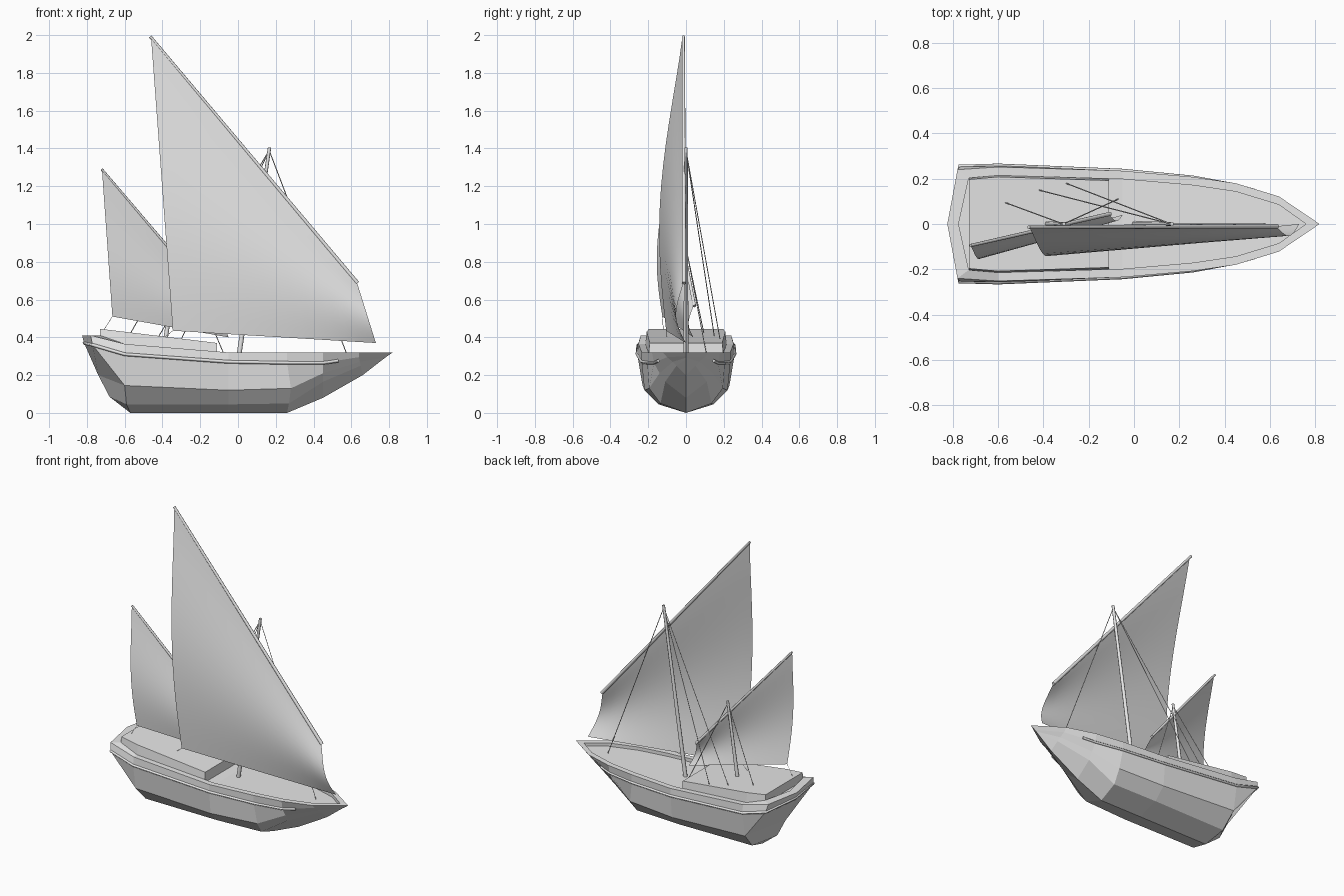
import bpy
import bmesh
import math
from mathutils import Vector

cube = bpy.data.objects.get("Cube")
if cube:
    bpy.data.objects.remove(cube, do_unlink=True)

grey = bpy.data.materials.new("plain grey")
grey.use_nodes = True
grey.diffuse_color = (0.8, 0.8, 0.8, 1)
grey.node_tree.nodes["Principled BSDF"].inputs["Base Color"].default_value = (0.8, 0.8, 0.8, 1)


def finish(name, bm, smooth=False, recalc=True):
    """Turn a bmesh into a named, coloured object."""
    if recalc:
        bmesh.ops.recalc_face_normals(bm, faces=bm.faces)
    for face in bm.faces:
        face.smooth = smooth
    mesh = bpy.data.meshes.new(name)
    bm.to_mesh(mesh)
    bm.free()
    mesh.materials.append(grey)
    obj = bpy.data.objects.new(name, mesh)
    bpy.context.collection.objects.link(obj)
    return obj


def add_faces(bm, polygons):
    """Add polygons, sharing corners and skipping collapsed ones."""
    verts = {}
    for polygon in polygons:
        corners = []
        for point in polygon:
            key = tuple(round(c, 4) + 0.0 for c in point)
            if key not in verts:
                verts[key] = bm.verts.new(key)
            if verts[key] not in corners:
                corners.append(verts[key])
        if len(corners) > 2 and not bm.faces.get(corners):
            bm.faces.new(corners)


def pole(name, start, end, r1, r2, sides=8):
    """Tapered round bar between two points."""
    start, end = Vector(start), Vector(end)
    axis = end - start
    bm = bmesh.new()
    bmesh.ops.create_cone(bm, cap_ends=True, segments=sides, radius1=r1,
                          radius2=r2, depth=axis.length)
    turn = axis.to_track_quat('Z', 'Y').to_matrix()
    bmesh.ops.rotate(bm, verts=bm.verts, matrix=turn)
    bmesh.ops.translate(bm, verts=bm.verts, vec=(start + end) / 2)
    obj = finish(name, bm)
    for face in obj.data.polygons:
        face.use_smooth = len(face.vertices) == 4 and sides > 4
    return obj


# Hull half-sections, stern to stem: keel, low chine, high chine, strake, sheer
stations = [
    [(-.57, 0, 0), (-.68, 0, .085), (-.74, 0, .2), (-.815, 0, .37), (-.825, 0, .41)],
    [(-.57, 0, 0), (-.59, .14, .045), (-.6, .23, .145), (-.77, .255, .36), (-.78, .24, .41)],
    [(-.57, 0, 0), (-.59, .14, .045), (-.6, .23, .145), (-.6, .258, .31), (-.6, .252, .365)],
    [(-.05, 0, 0), (-.05, .145, .045), (-.05, .22, .12), (-.05, .235, .27), (-.05, .235, .32)],
    [(.26, 0, 0), (.27, .135, .05), (.28, .195, .13), (.26, .205, .265), (.26, .208, .32)],
    [(.45, 0, .08), (.45, .11, .165), (.45, .14, .21), (.45, .17, .265), (.45, .18, .32)],
    [(.66, 0, .2), (.65, .05, .25), (.645, .07, .27), (.64, .1, .295), (.64, .122, .32)],
    [(.75, 0, .27), (.77, 0, .285), (.78, 0, .293), (.79, 0, .3), (.82, 0, .32)],
]
rim, drop = 0.037, 0.022
rows = []
for i, station in enumerate(stations):
    x, y, z = station[-1]
    # Capping rail, inner bulwark and deck follow from the sheer
    shift = 0.05 if i < 2 else (-0.06 if i == len(stations) - 1 else 0)
    inner = (x + shift, max(y - rim, 0), z)
    edge = (inner[0], inner[1], z - drop)
    rows.append(station + [inner, edge, (inner[0], 0, z - drop)])

polygons = []
for side in (1, -1):
    for a, b in zip(rows, rows[1:]):
        for j in range(len(a) - 1):
            quad = (a[j], b[j], b[j + 1], a[j + 1])
            polygons.append([(x, side * y, z) for x, y, z in quad])
hull = bmesh.new()
add_faces(hull, polygons)
finish("hull", hull)

# Rubbing strake wrapped round the stern, ending short of the bow
half = [s[3] for s in stations[1:6]] + [(.53, .147, .276)]
path = [(x, -y, z) for x, y, z in reversed(half)] + [stations[0][3]] + half
curve = bpy.data.curves.new("rubbing_strake", 'CURVE')
curve.dimensions = '3D'
curve.bevel_depth = 0.009
curve.bevel_resolution = 0
curve.use_fill_caps = True
spline = curve.splines.new('POLY')
spline.points.add(len(path) - 1)
for point, co in zip(spline.points, path):
    point.co = (*co, 1)
curve.materials.append(grey)
bpy.context.collection.objects.link(bpy.data.objects.new("rubbing_strake", curve))

# Low cabin with sloping roof
plan = [(-.73, .205), (-.6, .217), (-.11, .2)]
outline = plan + [(x, -y) for x, y in reversed(plan)]


def roof(x):
    return 0.37 - 0.121 * (x + 0.11)


base = [(x, y, roof(x) - 0.08) for x, y in outline]
top = [(x, y * 0.96, roof(x)) for x, y in outline]
count = len(outline)
cabin = bmesh.new()
add_faces(cabin, [base, top] + [
    [base[i], base[(i + 1) % count], top[(i + 1) % count], top[i]] for i in range(count)])
finish("cabin", cabin)


def sail(name, peak, throat, tack, clew, belly, steps=14):
    """Bellied four-cornered sail hung from its yard."""
    peak, throat, tack, clew = map(Vector, (peak, throat, tack, clew))
    bm = bmesh.new()
    grid = []
    for i in range(steps + 1):
        t = i / steps
        line = []
        for j in range(steps + 1):
            s = j / steps
            p = peak.lerp(throat, s).lerp(clew.lerp(tack, s), t)
            p.y -= belly * (1 - 0.35 * s) * math.sin(math.pi * t ** 1.2)
            line.append(bm.verts.new(p))
        grid.append(line)
    for a, b in zip(grid, grid[1:]):
        for j in range(steps):
            bm.faces.new((a[j], b[j], b[j + 1], a[j + 1]))
    return finish(name, bm, smooth=True, recalc=False)


# Main and mizzen sails with their yards
sail("main_sail", (-.46, -.02, 1.985), (.63, -.015, .69), (.73, 0, .37), (-.345, -.105, .435), .07)
pole("main_yard", (-.465, -.014, 1.993), (.632, -.01, .687), .008, .011)
sail("mizzen_sail", (-.72, -.1, 1.285), (-.11, .04, .57), (-.05, .04, .4), (-.665, -.125, .51), .04)
pole("mizzen_yard", (-.722, -.095, 1.29), (-.105, .045, .565), .007, .009)

# Raked masts
main_top, mizzen_top = (.167, 0, 1.405), (-.31, 0, .89)
pole("main_mast", (.003, 0, .29), main_top, .013, .009)
pole("mizzen_mast", (-.385, 0, .38), mizzen_top, .012, .008)

# Stays, shrouds and sheets
ropes = {
    "main_forestay": ((.165, 0, 1.39), (.58, 0, .3)),
    "main_shroud_aft": ((.165, 0, 1.39), (-.42, .15, .405)),
    "main_shroud_fore": ((.165, 0, 1.39), (-.3, .18, .39)),
    "mizzen_shroud_aft": ((-.312, 0, .875), (-.57, .095, .42)),
    "mizzen_shroud_fore": ((-.312, 0, .875), (-.07, .11, .3)),
    "main_sheet": ((-.345, -.105, .435), (-.39, -.1, .4)),
    "mizzen_sheet": ((-.665, -.125, .51), (-.71, -.12, .44)),
}
for name, (start, end) in ropes.items():
    thickness = 0.0012 if "sheet" in name else 0.0025
    pole(name, start, end, thickness, thickness, 4)
